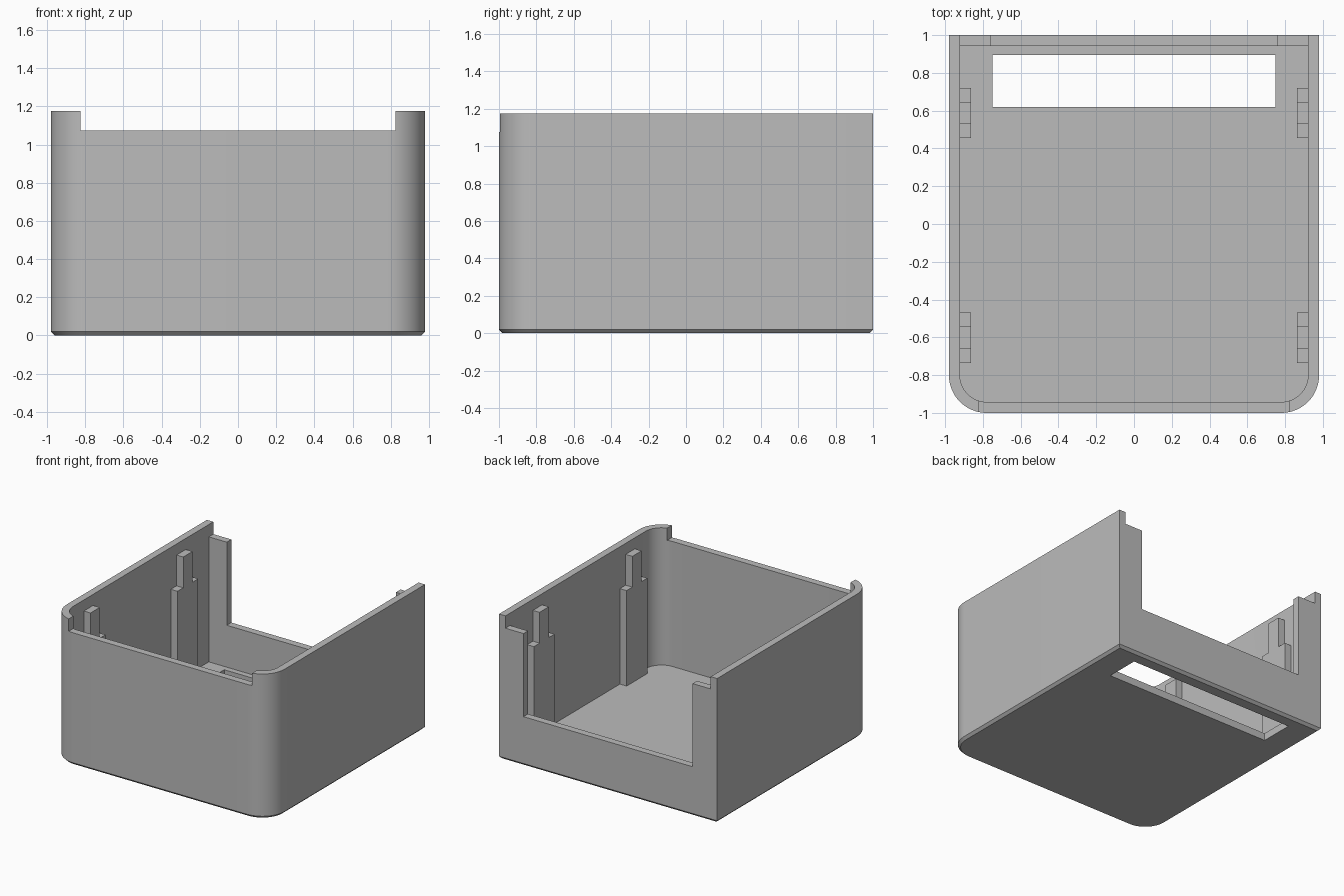
import bpy, bmesh, math

if "Cube" in bpy.data.objects:
    bpy.data.objects.remove(bpy.data.objects["Cube"], do_unlink=True)

HALF_W, HEIGHT, RADIUS = 0.98, 1.175, 0.2
WALL, FLOOR, CHAMFER, STEP = 0.058, 0.06, 0.02, 0.1
INNER = HALF_W - WALL

grey = bpy.data.materials.new("light_grey")
grey.use_nodes = True
colour = (0.5, 0.5, 0.5, 1)
grey.diffuse_color = colour
grey.node_tree.nodes["Principled BSDF"].inputs["Base Color"].default_value = colour


def outline(inset, square_back=1.0):
    """Plan shape: rounded front corners, square back corners."""
    w, r = HALF_W - inset, RADIUS - inset
    pts = [(w, square_back), (-w, square_back)]
    for side, start in ((-1, 180), (1, 270)):
        for i in range(17):
            a = math.radians(start + 90 * i / 16)
            pts.append((side * (HALF_W - RADIUS) + r * math.cos(a),
                        RADIUS - 1 + r * math.sin(a)))
    return pts


def loft(name, rings):
    """Closed solid through rings of equal point count."""
    bm = bmesh.new()
    loops = [[bm.verts.new(p) for p in ring] for ring in rings]
    bm.faces.new(loops[0])
    bm.faces.new(loops[-1])
    n = len(loops[0])
    for a, b in zip(loops, loops[1:]):
        for i in range(n):
            j = (i + 1) % n
            bm.faces.new((a[i], a[j], b[j], b[i]))
    bmesh.ops.recalc_face_normals(bm, faces=bm.faces)
    mesh = bpy.data.meshes.new(name)
    bm.to_mesh(mesh)
    bm.free()
    mesh.materials.append(grey)
    obj = bpy.data.objects.new(name, mesh)
    bpy.context.collection.objects.link(obj)
    return obj


def at_height(pts, z):
    return [(x, y, z) for x, y in pts]


def box(name, half_x, y0, y1, z0, z1):
    plan = [(-half_x, y0), (half_x, y0), (half_x, y1), (-half_x, y1)]
    return loft(name, [at_height(plan, z0), at_height(plan, z1)])


def activate(obj):
    bpy.ops.object.select_all(action='DESELECT')
    obj.select_set(True)
    bpy.context.view_layer.objects.active = obj


def cut(target, cutter):
    mod = target.modifiers.new("cut", 'BOOLEAN')
    mod.operation, mod.solver, mod.object = 'DIFFERENCE', 'EXACT', cutter
    activate(target)
    bpy.ops.object.modifier_apply(modifier=mod.name)
    bpy.data.objects.remove(cutter, do_unlink=True)


# Outer housing with a chamfered base
housing = loft("housing", [
    at_height(outline(CHAMFER, 1 - CHAMFER), 0),
    at_height(outline(0), CHAMFER),
    at_height(outline(0), HEIGHT)])

# Cavity, floor window, back opening, and the steps in the front and back rims
cavity = outline(WALL, 1 - WALL)
cut(housing, loft("cavity", [at_height(cavity, FLOOR), at_height(cavity, 2)]))
cut(housing, box("window", 0.75, 0.62, 0.895, -1, 0.3))
cut(housing, box("back_opening", 0.76, 0.8, 2, 0.4, 2))
cut(housing, box("back_step", INNER, 0.8, 2, HEIGHT - STEP, 2))
cut(housing, box("front_step", 0.824, -2, -0.8, HEIGHT - STEP, 2))
activate(housing)
bpy.ops.object.shade_smooth_by_angle(angle=math.radians(30))

# Stepped support ribs on the inside of both side walls
RIB_LOW, RIB_TALL = 0.835, 1.085
for place, y in (("front", -0.602), ("back", 0.588)):
    half = [(0.133, FLOOR - 0.01), (0.133, RIB_LOW), (0.059, RIB_LOW), (0.059, RIB_TALL)]
    profile = [(y + d, z) for d, z in half] + [(y - d, z) for d, z in reversed(half)]
    for side_name, s in (("left", 1), ("right", -1)):
        loft(f"{place}_{side_name}_rib",
             [[(s * x, py, z) for py, z in profile] for x in (0.862, INNER + 0.01)])
